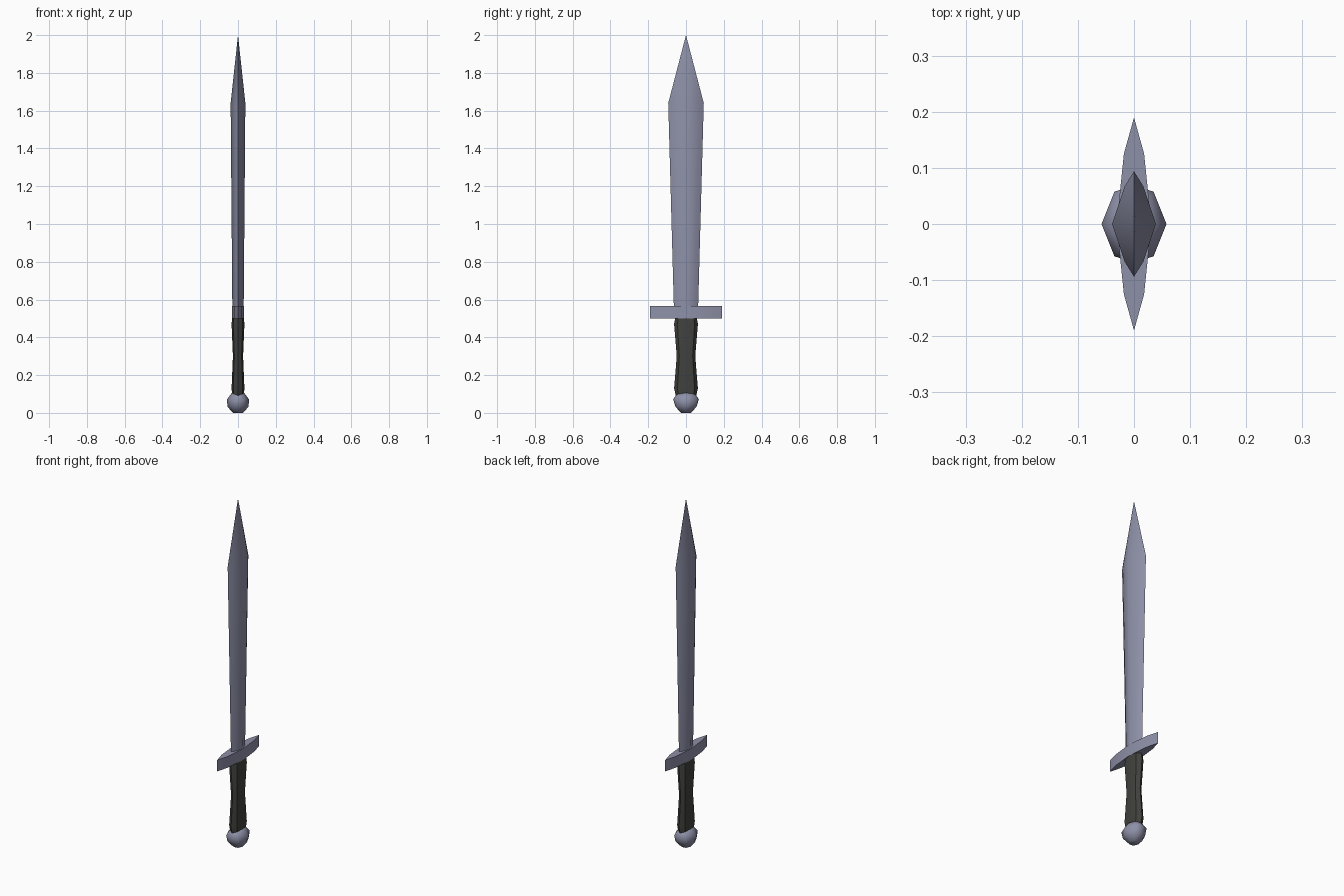
import bpy, bmesh, math

if "Cube" in bpy.data.objects:
    bpy.data.objects.remove(bpy.data.objects["Cube"])


def material(name, rgb):
    m = bpy.data.materials.new(name)
    m.diffuse_color = (*rgb, 1)
    m.use_nodes = True
    m.node_tree.nodes["Principled BSDF"].inputs["Base Color"].default_value = m.diffuse_color
    return m


steel = material("blue_grey_steel", (0.27, 0.28, 0.39))
leather = material("dark_leather", (0.052, 0.052, 0.047))


def section(rx, ry, mx, my):
    """Mirrored eight-point outline; mx, my place the diagonal points."""
    a, b = rx * mx, ry * my
    return [(rx, 0), (a, b), (0, ry), (-a, b), (-rx, 0), (-a, -b), (0, -ry), (a, -b)]


def loft(name, rings, mat, mx, my, tip=None, angle=40):
    """Skin a stack of (z, x radius, y radius) sections."""
    bm = bmesh.new()
    loops = [[bm.verts.new((x, y, z)) for x, y in section(rx, ry, mx, my)]
             for z, rx, ry in rings]
    for lo, hi in zip(loops, loops[1:]):
        for i in range(8):
            j = (i + 1) % 8
            bm.faces.new((lo[i], lo[j], hi[j], hi[i]))
    bm.faces.new(loops[0][::-1])
    if tip is None:
        bm.faces.new(loops[-1])
    else:
        point = bm.verts.new((0, 0, tip))
        for i in range(8):
            bm.faces.new((loops[-1][i], loops[-1][(i + 1) % 8], point))
    bmesh.ops.recalc_face_normals(bm, faces=bm.faces)
    mesh = bpy.data.meshes.new(name)
    bm.to_mesh(mesh)
    bm.free()
    mesh.materials.append(mat)
    obj = bpy.data.objects.new(name, mesh)
    bpy.context.collection.objects.link(obj)
    bpy.ops.object.select_all(action='DESELECT')
    obj.select_set(True)
    bpy.context.view_layer.objects.active = obj
    bpy.ops.object.shade_smooth_by_angle(angle=math.radians(angle))
    return obj


# Leaf-shaped blade, widening towards the point
loft("blade", [(0.55, 0.030, 0.064), (1.64, 0.039, 0.094)], steel, 0.42, 0.72, tip=2.0)

# Crossguard, tapering to a point at both ends
loft("crossguard", [(0.50, 0.031, 0.19), (0.565, 0.031, 0.19)], steel, 0.58, 0.66)

# Waisted grip
loft("grip", [(0.09, 0.031, 0.054), (0.13, 0.034, 0.063), (0.30, 0.027, 0.049),
              (0.47, 0.034, 0.063), (0.505, 0.031, 0.057)], leather, 0.72, 0.72)

# Faceted ball pommel
loft("pommel", [(0.0, 0.027, 0.027), (0.033, 0.056, 0.056), (0.072, 0.058, 0.068),
                (0.105, 0.033, 0.045)], steel, 0.6, 0.85, angle=60)
